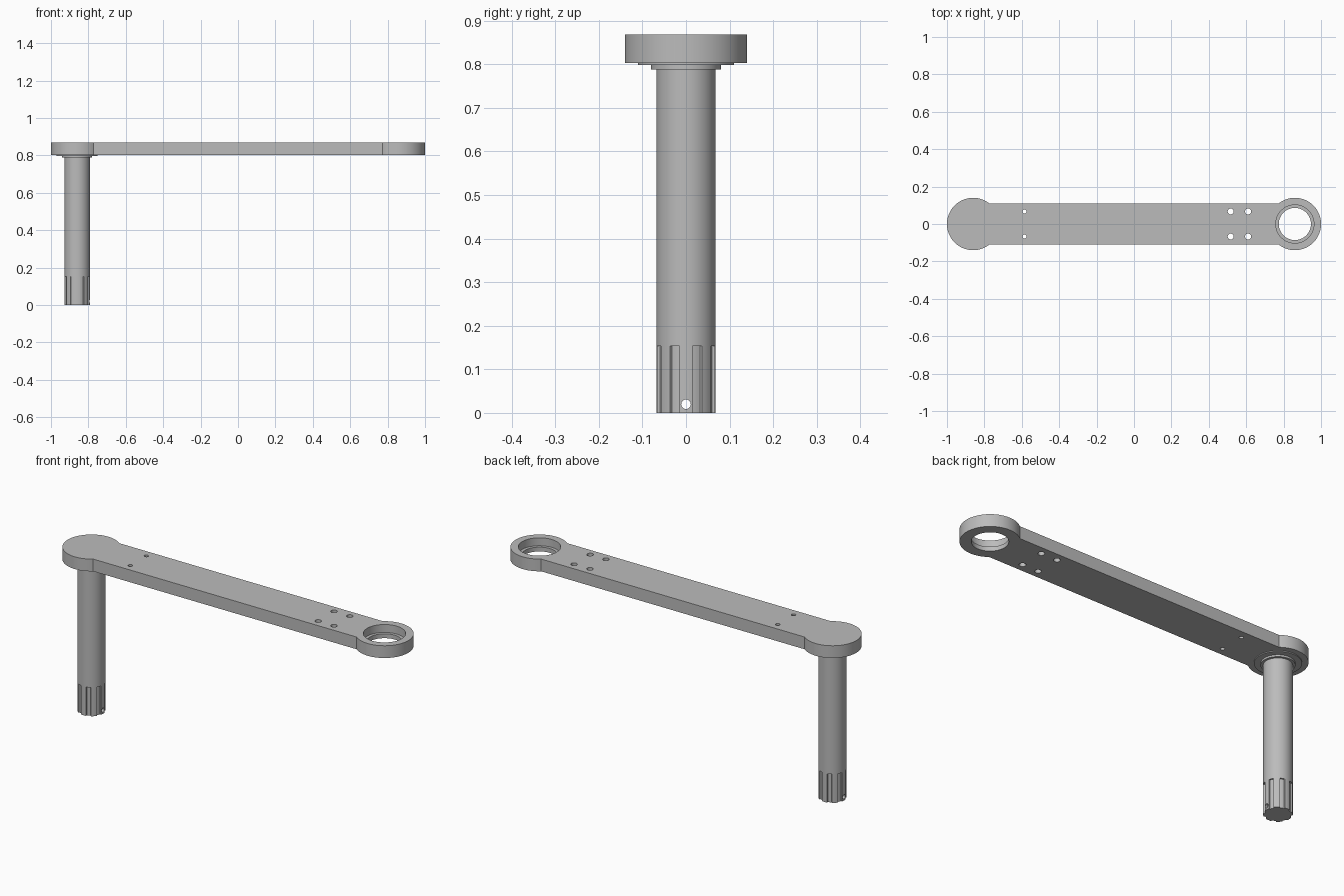
import bpy, bmesh, math
from mathutils import Matrix, Vector

cube = bpy.data.objects.get("Cube")
if cube:
    bpy.data.objects.remove(cube, do_unlink=True)

metal = bpy.data.materials.new("brushed grey metal")
metal.use_nodes = True
GREY = (0.5, 0.5, 0.5, 1)
metal.diffuse_color = GREY
metal.node_tree.nodes["Principled BSDF"].inputs["Base Color"].default_value = GREY

END_X = 0.86                   # centres of the round ends
END_R, HALF_W = 0.14, 0.11     # end radius, bar half width
ARM_Z, TOP_Z = 0.803, 0.868
SHAFT_R, SPLINE_Z = 0.068, 0.153


def add_object(name, bm):
    bmesh.ops.recalc_face_normals(bm, faces=bm.faces)
    mesh = bpy.data.meshes.new(name)
    bm.to_mesh(mesh)
    bm.free()
    mesh.materials.append(metal)
    obj = bpy.data.objects.new(name, mesh)
    bpy.context.collection.objects.link(obj)
    return obj


def extrude_profile(name, points, z0, z1):
    bm = bmesh.new()
    face = bm.faces.new([bm.verts.new((x, y, z0)) for x, y in points])
    moved = bmesh.ops.extrude_face_region(bm, geom=[face])["geom"]
    verts = [v for v in moved if isinstance(v, bmesh.types.BMVert)]
    bmesh.ops.translate(bm, verts=verts, vec=(0, 0, z1 - z0))
    return add_object(name, bm)


def cylinders(name, centres, radius, length, turn=Matrix(), sides=64):
    bm = bmesh.new()
    for c in centres:
        bmesh.ops.create_cone(bm, cap_ends=True, segments=sides, radius1=radius,
                              radius2=radius, depth=length,
                              matrix=Matrix.Translation(Vector(c)) @ turn)
    return add_object(name, bm)


def cut(target, cutter):
    cutter.hide_render = True
    mod = target.modifiers.new("cut", 'BOOLEAN')
    mod.operation, mod.solver, mod.object = 'DIFFERENCE', 'EXACT', cutter
    bpy.context.view_layer.objects.active = target
    bpy.ops.object.modifier_apply(modifier=mod.name)
    bpy.data.objects.remove(cutter, do_unlink=True)


def smooth(obj):
    bpy.ops.object.select_all(action='DESELECT')
    obj.select_set(True)
    bpy.context.view_layer.objects.active = obj
    bpy.ops.object.shade_smooth_by_angle(angle=math.radians(30))


# Arm: straight bar with a larger round end on each side
sweep = math.pi - math.asin(HALF_W / END_R)
steps = 64
outline = []
for side in (1, -1):
    for i in range(steps + 1):
        a = sweep * (2 * i / steps - 1)
        outline.append((side * (END_X + END_R * math.cos(a)), side * END_R * math.sin(a)))
arm = extrude_profile("arm", outline, ARM_Z, TOP_Z)

# Bearing seat: stepped bore in the right-hand end
cut(arm, cylinders("bore_cutter", [(END_X, 0, TOP_Z)], 0.086, 0.3))
cut(arm, cylinders("seat_cutter", [(END_X, 0, TOP_Z)], 0.102, 0.084))

# Screw holes through the bar
mid = (ARM_Z + TOP_Z) / 2
for xs, radius in (((0.517, 0.61), 0.016), ((-0.585,), 0.011)):
    spots = [(x, y, mid) for x in xs for y in (-0.067, 0.067)]
    cut(arm, cylinders("screw_cutter", spots, radius, 0.2, sides=24))

# Shaft, with a collar and a thin flange under the arm
parts = [arm]
for name, radius, z0, z1 in (("shaft", SHAFT_R, SPLINE_Z, 0.79),
                             ("shaft_collar", 0.08, 0.788, 0.799),
                             ("shaft_flange", 0.11, 0.798, ARM_Z)):
    parts.append(cylinders(name, [(-END_X, 0, (z0 + z1) / 2)], radius, z1 - z0))

# Splined foot: eight parallel-sided teeth
TEETH, ROOT_R, HALF_TOOTH = 8, 0.061, 0.0145
tip, root = math.asin(HALF_TOOTH / SHAFT_R), math.asin(HALF_TOOTH / ROOT_R)
pitch = 2 * math.pi / TEETH
teeth = []
for k in range(TEETH):
    for radius, start, end in ((SHAFT_R, -tip, tip), (ROOT_R, root, pitch - root)):
        for i in range(5):
            a = k * pitch + start + (end - start) * i / 4
            teeth.append((-END_X + radius * math.cos(a), radius * math.sin(a)))
foot = extrude_profile("splined_foot", teeth, 0, SPLINE_Z)

# Cross pin hole near the tip of the foot
cut(foot, cylinders("pin_cutter", [(-END_X, 0, 0.02)], 0.011, 0.4,
                    Matrix.Rotation(math.pi / 2, 4, 'Y'), 24))
parts.append(foot)

for part in parts:
    smooth(part)
